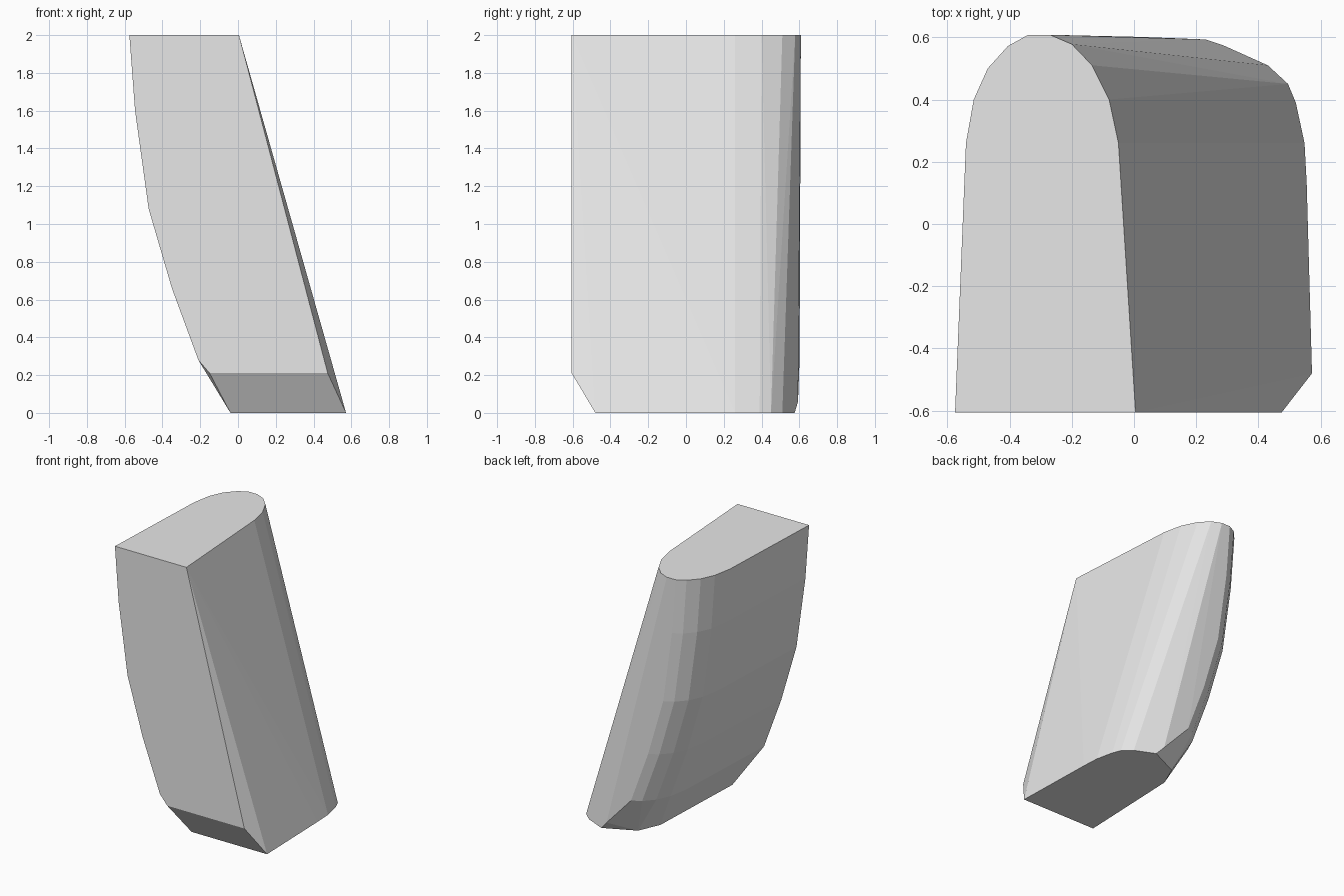
import bpy
import bmesh

cube = bpy.data.objects.get("Cube")
if cube:
    bpy.data.objects.remove(cube, do_unlink=True)


def flat_material(name, colour):
    mat = bpy.data.materials.new(name)
    mat.use_nodes = True
    mat.diffuse_color = colour
    mat.node_tree.nodes["Principled BSDF"].inputs["Base Color"].default_value = colour
    return mat


# Arched outline of the flat top, left half then right half, front to back
near_side = [(-0.575, -0.605), (-0.54, 0.26), (-0.515, 0.40),
             (-0.47, 0.50), (-0.405, 0.572), (-0.34, 0.608)]
far_side = [(0.005, -0.605), (-0.05, 0.26), (-0.08, 0.40),
            (-0.135, 0.51), (-0.20, 0.578), (-0.27, 0.608)]
points = [(x, y, 2.0) for x, y in near_side + far_side]

# Bowed side: the same arch shifted inward at each lower level
bow = [(1.6, 0.03), (1.2, 0.085), (1.08, 0.102), (0.66, 0.225), (0.28, 0.365)]
for z, shift in bow:
    points += [(x + shift, y - 0.004 * (2 - z), z) for x, y in near_side[1:]]
    points.append((near_side[0][0] + shift, near_side[0][1], z))

# Foot: flat base, bevelled along the front
base = [(-0.04, -0.48), (0.572, -0.48), (0.555, 0.13), (0.548, 0.26),
        (0.52, 0.39), (0.495, 0.45), (0.43, 0.51), (0.285, 0.575),
        (0.06, 0.47), (-0.01, 0.31)]
points += [(x, y, 0.0) for x, y in base]
points += [(-0.15, -0.605, 0.21), (0.475, -0.605, 0.21), (0.23, 0.593, 0.06)]

# Skin the sections into one solid block
bm = bmesh.new()
for p in points:
    bm.verts.new(p)
hull = bmesh.ops.convex_hull(bm, input=bm.verts)
loose = [v for v in bm.verts if not v.link_faces]
bmesh.ops.delete(bm, geom=loose, context='VERTS')
bmesh.ops.dissolve_limit(bm, angle_limit=0.01, verts=bm.verts, edges=bm.edges)
bmesh.ops.recalc_face_normals(bm, faces=bm.faces)

mesh = bpy.data.meshes.new("leaning_block")
bm.to_mesh(mesh)
bm.free()
mesh.materials.append(flat_material("light_grey", (0.8, 0.8, 0.8, 1.0)))
block = bpy.data.objects.new("leaning_block", mesh)
bpy.context.collection.objects.link(block)
